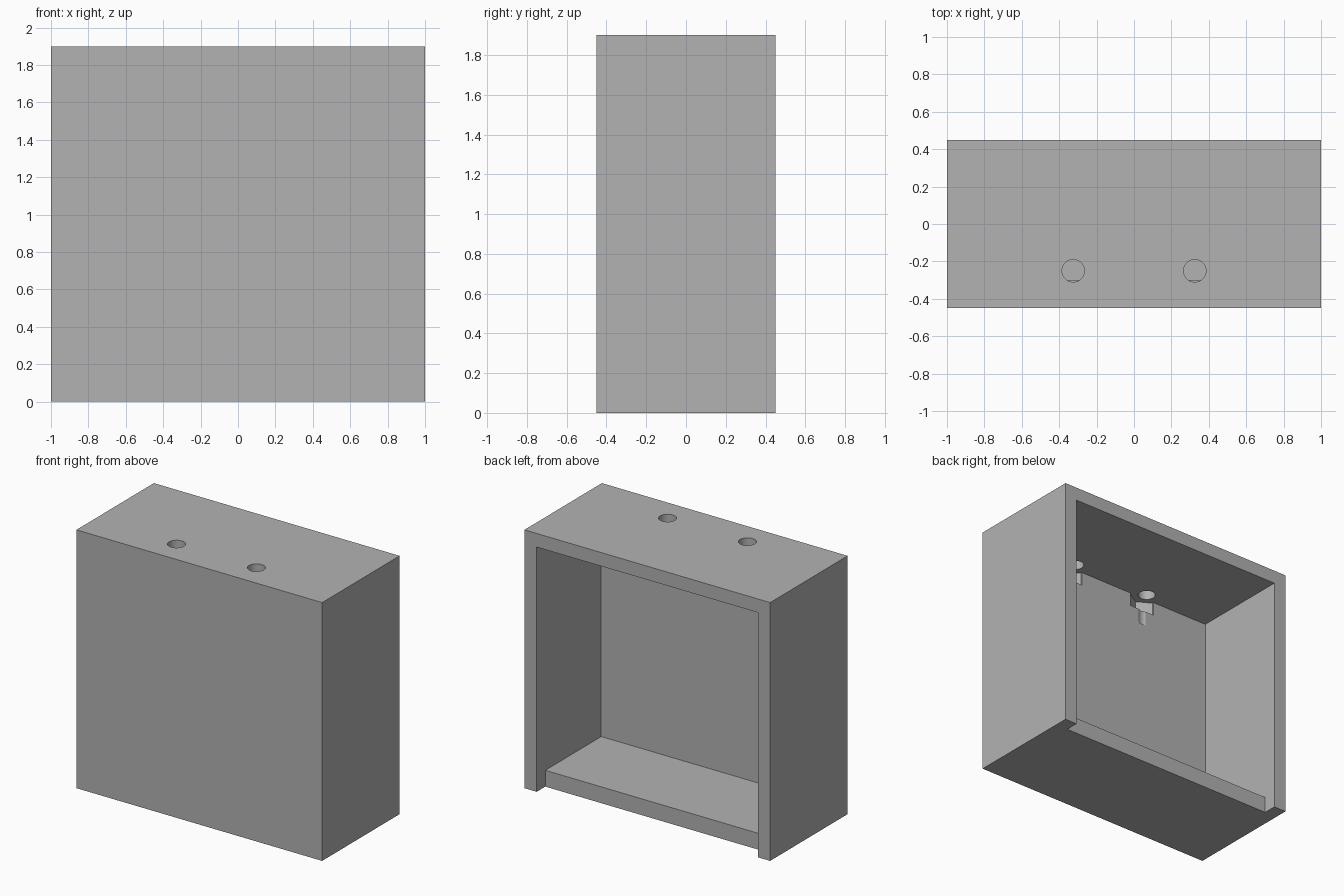
import bpy
import math

cube = bpy.data.objects.get("Cube")
if cube:
    bpy.data.objects.remove(cube, do_unlink=True)

WIDTH, DEPTH, HEIGHT = 2.0, 0.9, 1.9
WALL = 0.1            # sides and ceiling
FRONT_INNER = -0.3    # inside face of the front panel
FLOOR_TOP = 0.12
CEILING = HEIGHT - WALL
BACK = DEPTH / 2
INNER = WIDTH / 2 - WALL

grey = bpy.data.materials.new("plain_grey")
grey.use_nodes = True
colour = (0.448, 0.448, 0.448, 1)
grey.diffuse_color = colour
grey.node_tree.nodes["Principled BSDF"].inputs["Base Color"].default_value = colour


def box(name, low, high):
    """Box between two opposite corners."""
    bpy.ops.mesh.primitive_cube_add(
        size=1, location=[(a + b) / 2 for a, b in zip(low, high)])
    obj = bpy.context.object
    obj.name = name
    obj.scale = [b - a for a, b in zip(low, high)]
    bpy.ops.object.transform_apply(location=True, rotation=True, scale=True)
    return obj


def prism(name, sides, radius, x, y, bottom, top, turn=0):
    """Upright prism with the given number of sides."""
    bpy.ops.mesh.primitive_cylinder_add(
        vertices=sides, radius=radius, depth=top - bottom,
        location=(x, y, (bottom + top) / 2), rotation=(0, 0, turn))
    obj = bpy.context.object
    obj.name = name
    bpy.ops.object.transform_apply(location=True, rotation=True, scale=True)
    return obj


def cut(target, cutter):
    """Subtract the cutter, then remove it."""
    cutter.hide_render = True
    mod = target.modifiers.new(cutter.name, 'BOOLEAN')
    mod.operation = 'DIFFERENCE'
    mod.solver = 'EXACT'
    mod.object = cutter
    bpy.context.view_layer.objects.active = target
    bpy.ops.object.modifier_apply(modifier=mod.name)
    bpy.data.objects.remove(cutter, do_unlink=True)


# Outer block
case = box("open_back_case", (-WIDTH / 2, -BACK, 0), (WIDTH / 2, BACK, HEIGHT))

# Main cavity, open at the back
cut(case, box("cavity", (-INNER, FRONT_INNER, FLOOR_TOP), (INNER, BACK + 0.2, CEILING)))

# Floor stops short of the back edge
cut(case, box("floor_notch", (-INNER, BACK - 0.1, -0.2), (INNER, BACK + 0.2, FLOOR_TOP + 0.2)))

# Screw holes through the top, each with a six-sided nut pocket in the front panel
for side in (-1, 1):
    x, y = side * 0.325, -0.25
    cut(case, prism("nut_pocket", 6, 0.12, x, y, CEILING - 0.1, CEILING))
    cut(case, prism("screw_hole", 48, 0.06, x, y, CEILING - 0.21, HEIGHT + 0.1))

case.data.materials.clear()
case.data.materials.append(grey)
for poly in case.data.polygons:
    poly.material_index = 0

# Smooth hole walls, crisp box edges
bpy.ops.object.select_all(action='DESELECT')
case.select_set(True)
bpy.context.view_layer.objects.active = case
bpy.ops.object.shade_smooth_by_angle(angle=math.radians(30))
